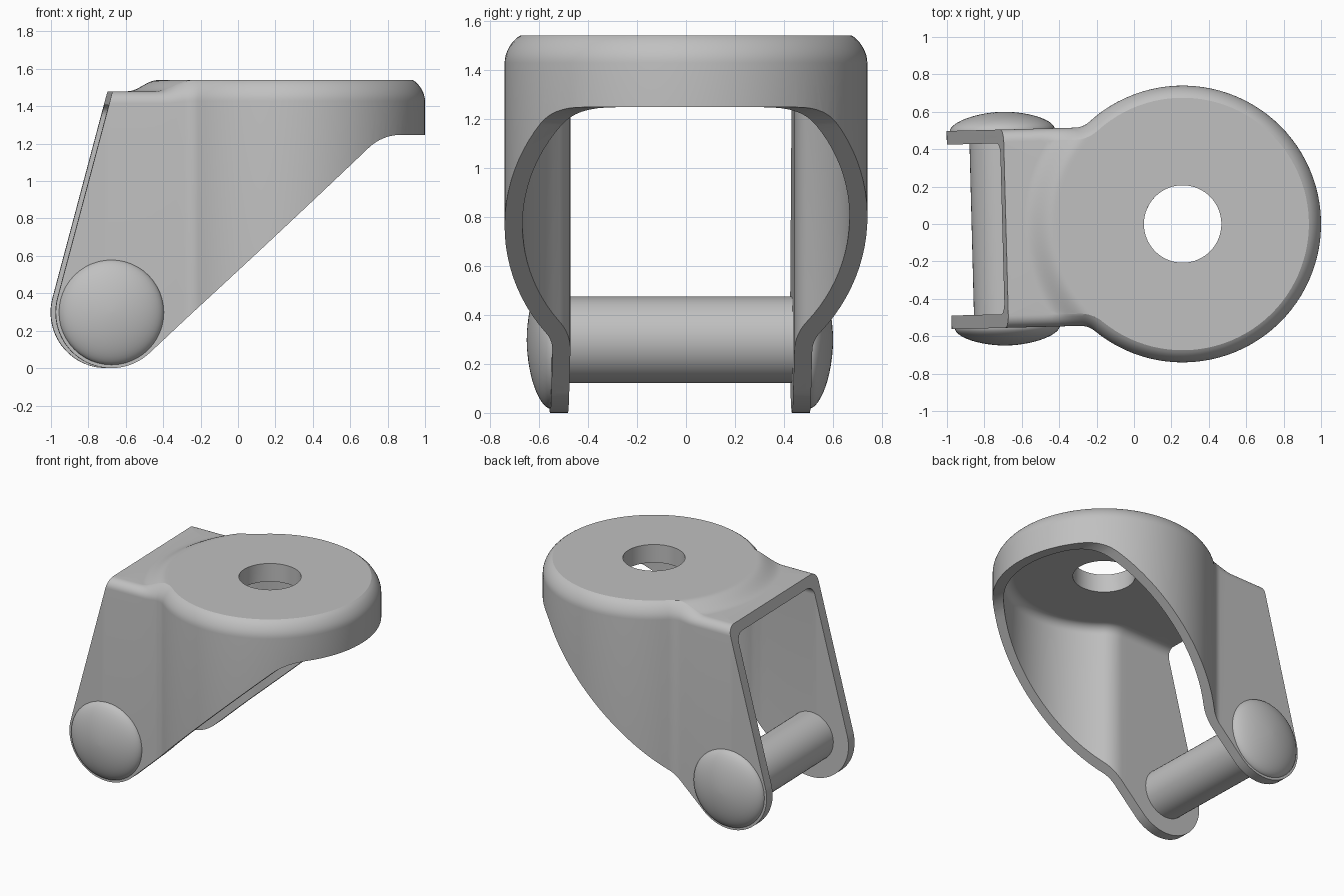
import bpy, bmesh, math
from mathutils import Vector

if "Cube" in bpy.data.objects:
    bpy.data.objects.remove(bpy.data.objects["Cube"], do_unlink=True)

HEAD_R, ARM_Y, WALL, FILLET = 0.74, 0.53, 0.073, 0.12
HOLE_R, ROUND, END_X = 0.207, 0.065, -1.5
DISC_Z, BRIDGE_Z, CEILING_Z, FRONT_Z = 1.54, 1.48, 1.407, 1.247
PIN_X, PIN_Z, PIN_R, TIP_R = -0.951, 0.298, 0.177, 0.298

grey = bpy.data.materials.new("steel grey")
grey.use_nodes = True
grey.diffuse_color = (0.53, 0.53, 0.53, 1)
grey.node_tree.nodes["Principled BSDF"].inputs["Base Color"].default_value = (0.53, 0.53, 0.53, 1)


def add_object(name, bm):
    """Turn a bmesh into an object in the slightly swivelled frame of the fork."""
    bmesh.ops.recalc_face_normals(bm, faces=bm.faces)
    mesh = bpy.data.meshes.new(name)
    bm.to_mesh(mesh)
    bm.free()
    mesh.materials.append(grey)
    obj = bpy.data.objects.new(name, mesh)
    bpy.context.collection.objects.link(obj)
    obj.location.x = 0.26
    obj.rotation_euler.z = math.radians(1.5)
    return obj


def activate(obj):
    bpy.ops.object.select_all(action='DESELECT')
    obj.select_set(True)
    bpy.context.view_layer.objects.active = obj


def smooth(obj):
    activate(obj)
    bpy.ops.object.shade_smooth_by_angle(angle=math.radians(25))


def skin(bm, loops, closed):
    """Join equal-length loops of points with quads."""
    rings = [[bm.verts.new(p) for p in loop] for loop in loops]
    n = len(rings[0])
    for k in range(len(rings) if closed else len(rings) - 1):
        a, b = rings[k], rings[(k + 1) % len(rings)]
        for i in range(n):
            j = (i + 1) % n
            bm.faces.new((a[i], a[j], b[j], b[i]))
    return rings


# Plan outline: round head, concave fillets and two straight arms
def outline(d):
    cy = ARM_Y + FILLET
    cx = -math.sqrt((HEAD_R + FILLET) ** 2 - cy ** 2)
    top = math.atan2(cy, cx)
    half = [Vector((math.cos(top * i / 36), math.sin(top * i / 36))) * (HEAD_R - d)
            for i in range(37)]
    for i in range(1, 9):
        a = top - math.pi + (math.pi / 2 - top) * i / 8
        half.append(Vector((cx, cy)) + Vector((math.cos(a), math.sin(a))) * (FILLET + d))
    y = ARM_Y - d
    half += [Vector((cx + (END_X + d - cx) * i / 24, y)) for i in range(1, 25)]
    half += [Vector((END_X + d, y * (1 - i / 12))) for i in range(1, 13)]
    return half + [Vector((p.x, -p.y)) for p in half[-2:0:-1]]


# Top height: flat disc stepping softly down to the arm bridge
def top_height(p):
    t = min(max((p.length - 0.69) / 0.16, 0), 1)
    return DISC_Z - (DISC_Z - BRIDGE_Z) * t * t * (3 - 2 * t)


def ceiling_height(p):
    return CEILING_Z


# Shoulder arc: a full quarter on the arms, a creased shorter arc round the disc
def shoulder_drop(d, z):
    disc = max((z - BRIDGE_Z) / (DISC_Z - BRIDGE_Z), 0)
    sweep = math.radians(90 - 30 * disc)
    r = ROUND / (1 - math.cos(sweep))
    return r * math.sin(sweep) - math.sqrt(max(r * r - (r - d) ** 2, 0))


def shell_side(depth, height):
    """Loops from the bottom rim, over the rounded shoulder, to the hole."""
    loops = [[(p.x, p.y, -0.1) for p in outline(depth)]]
    for k in range(9):
        d = ROUND * (1 - math.cos(math.pi / 2 * k / 8))
        edge = outline(depth + d)
        loops.append([(p.x, p.y, height(p) - shoulder_drop(d, height(p))) for p in edge])
    for k in range(13):
        ring = [p.normalized() * min(0.85 - 0.0145 * k, p.length - 0.0005 * (k + 1)) for p in edge]
        loops.append([(p.x, p.y, height(p)) for p in ring])
    rim = [p.normalized() * HOLE_R for p in edge]
    return loops + [[(p.x, p.y, height(p)) for p in rim]]


bm = bmesh.new()
skin(bm, shell_side(0, top_height) + shell_side(WALL, ceiling_height)[::-1], closed=True)
fork = add_object("fork_housing", bm)

# Side profile that trims the shell: rounded tips, slanted back and underside
start, stop = math.radians(165), math.radians(313.2)
profile = []
for i in range(33):
    a = start + (stop - start) * i / 32
    profile.append((PIN_X + TIP_R * math.cos(a), PIN_Z + TIP_R * math.sin(a)))
p0, p1, p2 = Vector((0.42, 1.175)), Vector((0.497, FRONT_Z)), Vector((0.60, FRONT_Z))
for i in range(9):
    t = i / 8
    profile.append(tuple(p0.lerp(p1, t).lerp(p1.lerp(p2, t), t)))
profile += [(1, FRONT_Z), (1, 1.7), (-0.886, 1.7)]
bm = bmesh.new()
ends = skin(bm, [[(x, y, z) for x, z in profile] for y in (-1, 1)], closed=False)
for ring in ends:
    bm.faces.new(ring)
cutter = add_object("trim_cutter", bm)
cutter.hide_render = True

trim = fork.modifiers.new("trim", 'BOOLEAN')
trim.operation = 'INTERSECT'
trim.solver = 'EXACT'
trim.object = cutter
bpy.context.view_layer.update()
activate(fork)
bpy.ops.object.modifier_apply(modifier="trim")
bpy.data.objects.remove(cutter, do_unlink=True)
smooth(fork)


# Axle pin and domed rivet heads, turned about the y direction
def turned(name, points, segments=48):
    loops = []
    for r, y in points:
        loops.append([(PIN_X + r * math.cos(math.tau * i / segments), y,
                       PIN_Z + r * math.sin(math.tau * i / segments)) for i in range(segments)])
    bm = bmesh.new()
    rings = skin(bm, loops, closed=False)
    bm.faces.new(rings[0])
    bm.faces.new(rings[-1])
    smooth(add_object(name, bm))


turned("axle_pin", [(PIN_R, -0.5), (PIN_R, 0.5)])
for name, side in (("left_rivet_head", 1), ("right_rivet_head", -1)):
    dome = [(0.281 * math.cos(a) ** 1.1, side * (ARM_Y - 0.003 + 0.098 * math.sin(a) ** 1.1))
            for a in (math.radians(89.0 * i / 14) for i in range(15))]
    turned(name, dome)
